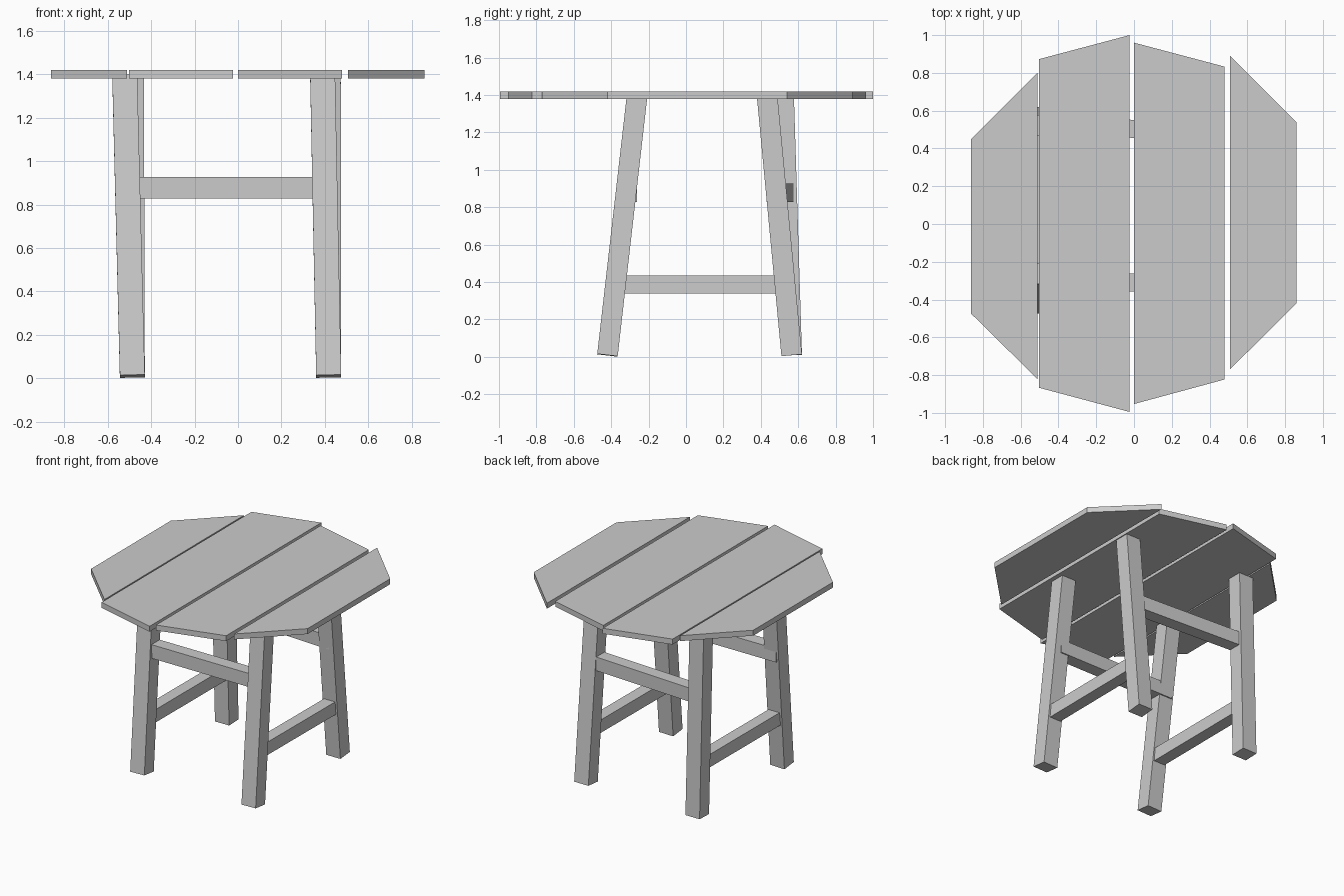
import bpy, bmesh
from mathutils import Vector, Matrix

if "Cube" in bpy.data.objects:
    bpy.data.objects.remove(bpy.data.objects["Cube"])


def finish(name, bm):
    bmesh.ops.recalc_face_normals(bm, faces=bm.faces)
    mesh = bpy.data.meshes.new(name)
    bm.to_mesh(mesh)
    bm.free()
    obj = bpy.data.objects.new(name, mesh)
    bpy.context.collection.objects.link(obj)
    return obj


def plank(name, x0, x1, left, right, z0=1.38, z1=1.42):
    # trapezoid board: left/right are (y_min, y_max) at each long edge
    bm = bmesh.new()
    pts = [(x0, left[0]), (x1, right[0]), (x1, right[1]), (x0, left[1])]
    face = bm.faces.new([bm.verts.new((x, y, z0)) for x, y in pts])
    ext = bmesh.ops.extrude_face_region(bm, geom=[face], use_keep_orig=True)
    top = [g for g in ext["geom"] if isinstance(g, bmesh.types.BMVert)]
    bmesh.ops.translate(bm, verts=top, vec=(0, 0, z1 - z0))
    return finish(name, bm)


def bar(name, p, q, width, depth, side):
    # square-cut beam from p to q; width is measured along the side direction
    p, q = Vector(p), Vector(q)
    w = (q - p).normalized()
    v = w.cross(Vector(side)).normalized()
    u = v.cross(w)
    rot = Matrix((u, v, w)).transposed().to_4x4()
    size = Matrix.Diagonal((width, depth, (q - p).length, 1))
    bm = bmesh.new()
    bmesh.ops.create_cube(bm, size=1, matrix=Matrix.Translation((p + q) / 2) @ rot @ size)
    return finish(name, bm)


# table top boards
plank("top_plank_outer_left", -0.862, -0.512, (-0.475, 0.45), (-0.82, 0.80))
plank("top_plank_inner_left", -0.502, -0.023, (-0.867, 0.873), (-0.995, 1.0))
plank("top_plank_inner_right", 0.0, 0.48, (-0.953, 0.96), (-0.823, 0.833))
plank("top_plank_outer_right", 0.508, 0.86, (-0.77, 0.89), (-0.42, 0.54))

# splayed legs: bottom (x, y), top (x, y)
legs = {
    "front_left_leg": ((-0.487, -0.42), (-0.522, -0.262)),
    "front_right_leg": ((0.418, -0.42), (0.39, -0.262)),
    "back_left_leg": ((-0.487, 0.565), (-0.491, 0.522)),
    "back_right_leg": ((0.418, 0.565), (0.416, 0.434)),
}
for name, (b, t) in legs.items():
    bar(name, (*b, 0.009), (*t, 1.392), 0.115, 0.11, (1, 0, 0))

# low side stretchers
bar("left_stretcher", (-0.495, -0.37, 0.387), (-0.49, 0.59, 0.387), 0.09, 0.095, (1, 0, 0))
bar("right_stretcher", (0.41, -0.37, 0.387), (0.417, 0.575, 0.387), 0.09, 0.095, (1, 0, 0))

# upper cross stretchers, the back one slightly skewed
bar("front_stretcher", (-0.55, -0.31, 0.877), (0.41, -0.31, 0.877), 0.095, 0.1, (0, 1, 0))
bar("back_stretcher", (-0.52, 0.533, 0.877), (0.44, 0.478, 0.877), 0.095, 0.1, (0, 1, 0))
